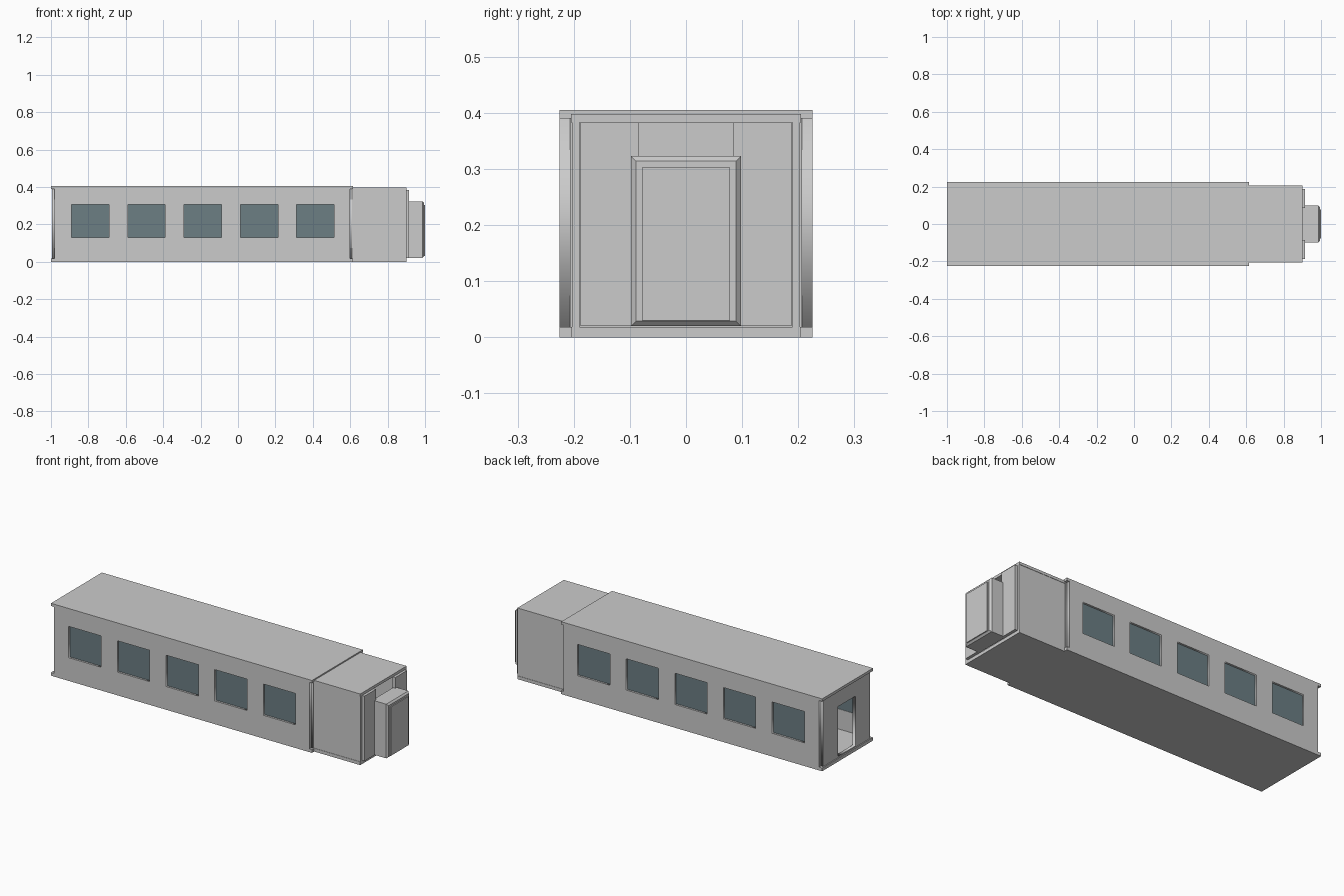
import bpy, bmesh
from math import radians

if "Cube" in bpy.data.objects:
    bpy.data.objects.remove(bpy.data.objects["Cube"])


def box(name, x, y, z):
    """Solid box from (min, max) ranges."""
    bm = bmesh.new()
    bmesh.ops.create_cube(bm, size=1)
    for v in bm.verts:
        for i, r in enumerate((x, y, z)):
            v.co[i] = r[0] if v.co[i] < 0 else r[1]
    me = bpy.data.meshes.new(name)
    bm.to_mesh(me)
    bm.free()
    ob = bpy.data.objects.new(name, me)
    bpy.context.collection.objects.link(ob)
    return ob


def panel(name, outline, holes, thick, loc, rot):
    """Flat wall with rectangular holes; rectangles are (u0, v0, u1, v1)."""
    cu = bpy.data.curves.new(name, 'CURVE')
    cu.dimensions = '2D'
    cu.fill_mode = 'BOTH'
    cu.extrude = thick / 2
    for u0, v0, u1, v1 in [outline] + holes:
        s = cu.splines.new('POLY')
        s.points.add(3)
        for p, (u, v) in zip(s.points, ((u0, v0), (u1, v0), (u1, v1), (u0, v1))):
            p.co = (u, v, 0, 1)
        s.use_cyclic_u = True
    tmp = bpy.data.objects.new(name + "_outline", cu)
    bpy.context.collection.objects.link(tmp)
    bpy.context.view_layer.update()
    me = bpy.data.meshes.new_from_object(tmp)
    bpy.data.objects.remove(tmp)
    ob = bpy.data.objects.new(name, me)
    bpy.context.collection.objects.link(ob)
    ob.location = loc
    ob.rotation_euler = rot
    return ob


SIDE = (radians(90), 0, 0)
END = (radians(90), 0, radians(90))
glass = bpy.data.materials.new("dark_glass")
glass.diffuse_color = (0.15, 0.21, 0.23, 1)
glass.use_nodes = True
glass.node_tree.nodes["Principled BSDF"].inputs["Base Color"].default_value = glass.diffuse_color

# Main floor and roof slabs
box("main_floor", (-1, 0.615), (-0.225, 0.225), (0, 0.018))
box("main_roof", (-1, 0.615), (-0.225, 0.225), (0.39, 0.405))

# Side walls with five windows each
centres = [-0.79 + 0.301 * i for i in range(5)]
holes = [(c - 0.1, 0.13, c + 0.1, 0.305) for c in centres]
for s, tag in ((-1, "front"), (1, "back")):
    panel(f"{tag}_side_wall", (-0.98, 0.018, 0.6, 0.39), holes, 0.018,
          (0, s * 0.216, 0), SIDE)
    for i, c in enumerate(centres):
        w = box(f"{tag}_window_{i + 1}", (c - 0.1, c + 0.1),
                sorted((s * 0.209, s * 0.214)), (0.13, 0.305))
        w.data.materials.append(glass)

# End walls with doorways
for x, tag in ((-0.985, "rear"), (0.6, "inner")):
    panel(f"{tag}_end_wall", (-0.207, 0.018, 0.207, 0.39),
          [(-0.078, 0.025, 0.078, 0.303)], 0.018, (x, 0, 0), END)

# Narrow vestibule
box("vestibule_floor", (0.609, 0.9), (-0.205, 0.205), (0, 0.018))
box("vestibule_roof", (0.609, 0.9), (-0.205, 0.205), (0.383, 0.398))
for s, tag in ((-1, "front"), (1, "back")):
    box(f"{tag}_vestibule_wall", (0.609, 0.9), sorted((s * 0.19, s * 0.203)),
        (0.018, 0.383))
    box(f"{tag}_vestibule_end_panel", (0.895, 0.914), sorted((s * 0.085, s * 0.188)),
        (0.02, 0.383))

# Gangway connector with bevelled outer end
gang = box("gangway_connector", (0.9, 0.995), (-0.098, 0.098), (0.02, 0.323))
bm = bmesh.new()
bm.from_mesh(gang.data)
rim = [e for e in bm.edges if all(v.co.x > 0.99 for v in e.verts)]
bmesh.ops.bevel(bm, geom=rim, offset=0.009, segments=1, affect='EDGES')
bm.to_mesh(gang.data)
bm.free()
box("gangway_door", (0.99, 1.0), (-0.078, 0.078), (0.03, 0.303))
